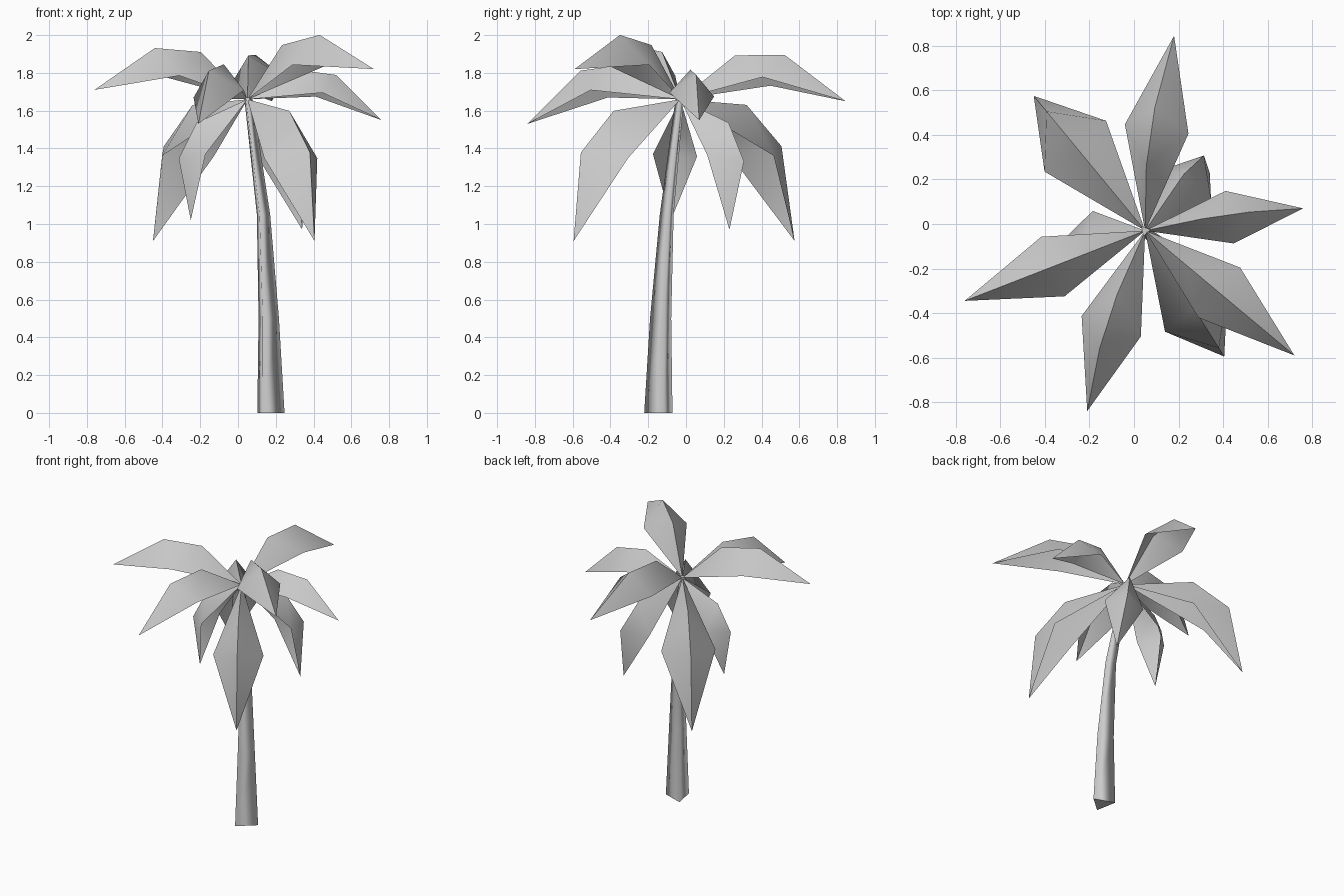
import bpy
from math import sin, cos, radians
from mathutils import Vector

if "Cube" in bpy.data.objects:
    bpy.data.objects.remove(bpy.data.objects["Cube"])

CROWN = Vector((0.05, -0.03, 1.66))


def make(name, verts, faces):
    me = bpy.data.meshes.new(name)
    me.from_pydata([tuple(v) for v in verts], [], faces)
    ob = bpy.data.objects.new(name, me)
    bpy.context.collection.objects.link(ob)
    return ob


def polar(r, deg):
    return r * cos(radians(deg)), r * sin(radians(deg))


# Leaf: one folded blade shape, scaled and turned so its tip lands on a point
def leaf(i, tip, roll):
    d = Vector(tip) - CROWN
    size = d.length
    x = d.normalized()
    left = Vector((0, 0, 1)).cross(x).normalized()
    up = x.cross(left)
    a = radians(roll)
    y = left * cos(a) - up * sin(a)
    z = up * cos(a) + left * sin(a)
    m1, m2, s = polar(.42, 40), polar(.68, 24), polar(.53, 12.5)
    local = [(0, 0, 0), (m1[0], 0, m1[1]), (m2[0], 0, m2[1]), (1, 0, 0),
             (s[0], .165, s[1]), (s[0], -.165, s[1])]
    verts = [CROWN + size * (x * p + y * q + z * r) for p, q, r in local]
    faces = [(4, 0, 1), (4, 1, 2), (4, 2, 3), (5, 1, 0), (5, 2, 1), (5, 3, 2)]
    ob = make(f"leaf_{i}", verts, faces)
    bpy.ops.object.select_all(action='DESELECT')
    ob.select_set(True)
    bpy.context.view_layer.objects.active = ob
    bpy.ops.object.shade_smooth_by_angle(angle=radians(40))


# tip position and roll towards the left, in degrees
LEAVES = [
    ((.18, .845, 1.65), 9),
    ((.34, .23, .97), 20),
    ((.76, .07, 1.55), 5),
    ((.72, -.59, 1.82), 0),
    ((.405, -.595, .91), 0),
    ((-.21, -.84, 1.53), -8),
    ((-.76, -.345, 1.71), 0),
    ((-.25, -.08, 1.02), -7),
    ((-.45, .575, .91), 0),
]
for i, (tip, roll) in enumerate(LEAVES, 1):
    leaf(i, tip, roll)

# Trunk: three-sided tapering stem along a bent path (x, y, z, radius)
PATH = [(.16, -.138, 0, .088), (.152, -.128, .5, .066),
        (.128, -.098, 1.05, .043), (.05, -.03, 1.67, .026)]
verts, faces = [], []
for cx, cy, cz, r in PATH:
    for k in range(3):
        dx, dy = polar(r, 11 + 120 * k)
        verts.append((cx + dx, cy + dy, cz))
for j in range(len(PATH) - 1):
    for k in range(3):
        n = (k + 1) % 3
        faces.append((3*j + k, 3*j + n, 3*j + 3 + n, 3*j + 3 + k))
faces += [(2, 1, 0), (9, 10, 11)]
trunk = make("trunk", verts, faces)
for p in trunk.data.polygons:
    p.use_smooth = len(p.vertices) == 4
